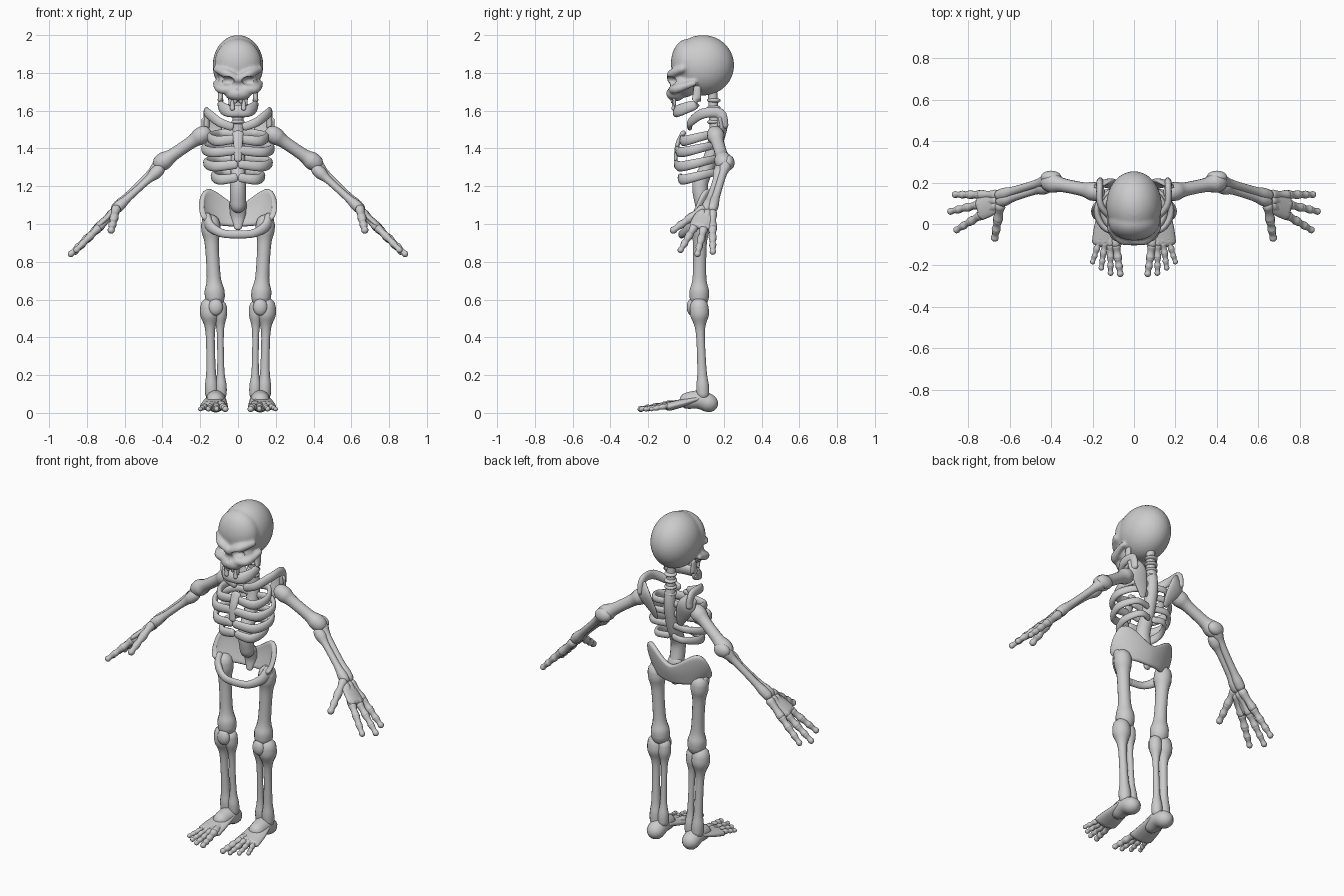
import bpy, bmesh, math
from mathutils import Vector, Matrix

cube = bpy.data.objects.get("Cube")
if cube:
    bpy.data.objects.remove(cube)

bone_grey = bpy.data.materials.new("bone_grey")
bone_grey.use_nodes = True
color = (.6, .6, .6, 1)
bone_grey.diffuse_color = color
bone_grey.node_tree.nodes["Principled BSDF"].inputs["Base Color"].default_value = color


def finish(name, bm, mirror=True, voxel=None, cutter=None):
    """Turn a bmesh into a smooth object with optional blending."""
    bmesh.ops.recalc_face_normals(bm, faces=bm.faces)
    for face in bm.faces:
        face.smooth = True
    mesh = bpy.data.meshes.new(name)
    bm.to_mesh(mesh)
    bm.free()
    mesh.materials.append(bone_grey)
    obj = bpy.data.objects.new(name, mesh)
    bpy.context.collection.objects.link(obj)
    if voxel:
        remesh = obj.modifiers.new("blend", "REMESH")
        remesh.mode, remesh.voxel_size = "VOXEL", voxel
        remesh.use_smooth_shade = True
        if cutter:
            cut = obj.modifiers.new("sockets", "BOOLEAN")
            cut.operation, cut.object = "DIFFERENCE", cutter
        soften = obj.modifiers.new("soften", "SMOOTH")
        soften.factor, soften.iterations = .5, 4
    if mirror:
        obj.modifiers.new("mirror", "MIRROR")
    return obj


def spline(pts, steps):
    """Catmull-Rom samples through points of (x, y, z, radius)."""
    pts = [Vector(p) for p in pts]
    pts = [pts[0]] + pts + [pts[-1]]
    out = []
    for a, b, c, d in zip(pts, pts[1:], pts[2:], pts[3:]):
        for i in range(steps):
            t = i / steps
            out.append(b + (c - a) * t / 2 + (a - b * 2.5 + c * 2 - d / 2) * t * t
                       + (b * 3 - a - c * 3 + d) * t ** 3 / 2)
    return out + [pts[-1]]


def tube(bm, pts, tall=1, wide=1, ref=(0, 0, 1), sides=14, steps=5):
    """Loft a round-ended tube; tall scales along ref, wide across it."""
    path = spline(pts, steps)
    centres = [p.xyz for p in path]
    first, last = (centres[0] - centres[1]).normalized(), (centres[-1] - centres[-2]).normalized()
    squash = min(tall, wide)
    stations = []
    for i, p in enumerate(path):
        tangent = centres[min(i + 1, len(path) - 1)] - centres[max(i - 1, 0)]
        stations.append((centres[i], p.w, tangent.normalized()))
    for k in (.5, .85, .99):
        r0, r1 = path[0].w, path[-1].w
        shrink = math.sqrt(1 - k * k)
        stations.insert(0, (centres[0] + first * r0 * k * squash, r0 * shrink, -first))
        stations.append((centres[-1] + last * r1 * k * squash, r1 * shrink, last))
    rings = []
    for centre, radius, tangent in stations:
        side = tangent.cross(Vector(ref)).normalized()
        up = side.cross(tangent)
        rings.append([bm.verts.new(centre + radius * (side * wide * math.cos(a) + up * tall * math.sin(a)))
                      for a in (math.tau * j / sides for j in range(sides))])
    for low, high in zip(rings, rings[1:]):
        for j in range(sides):
            n = (j + 1) % sides
            bm.faces.new((low[j], low[n], high[n], high[j]))
    bm.faces.new(rings[0])
    bm.faces.new(rings[-1])


def blob(bm, centre, size):
    matrix = Matrix.Translation(centre) @ Matrix.Diagonal((*size, 1))
    bmesh.ops.create_uvsphere(bm, u_segments=32, v_segments=20, radius=1, matrix=matrix)


def part(name, pts, mirror=True, **shape):
    bm = bmesh.new()
    tube(bm, pts, **shape)
    return finish(name, bm, mirror)


def lump(name, centre, size):
    bm = bmesh.new()
    blob(bm, centre, size)
    return finish(name, bm)


def long_bone(name, start, end, r_start, r_mid, r_end, **shape):
    """Shaft with flared ends."""
    a, b = Vector(start), Vector(end)
    rule = ((0, r_start), (.1, r_start), (.28, r_mid), (.72, r_mid), (.9, r_end), (1, r_end))
    part(name, [(*a.lerp(b, t), r) for t, r in rule], ref=(0, 1, 0), **shape)


def digit(name, base, tip, radius, cuts):
    """Chain of small waisted bones from base to tip with an arched path."""
    a, b = Vector(base), Vector(tip)
    bm = bmesh.new()
    for i, (t0, t1) in enumerate(zip(cuts, cuts[1:])):
        r = radius * (1 - .1 * i)
        rule = ((.08, r), (.5, r * .75), (.9, r * .95))
        tube(bm, [(*a.lerp(b, t0 + (t1 - t0) * t), s) for t, s in rule], ref=(0, .3, 1), sides=10, steps=4)
    finish(name, bm)


# Skull with blended brow, cheeks and upper jaw, and cut sockets
sockets = bmesh.new()
skull = bmesh.new()
blob(skull, (0, .09, 1.84), (.134, .165, .16))
blob(skull, (0, .01, 1.85), (.124, .09, .13))
blob(skull, (0, -.01, 1.745), (.105, .075, .075))
blob(skull, (0, -.055, 1.69), (.07, .05, .04))
blob(sockets, (0, -.115, 1.722), (.015, .03, .022))
for s in (-1, 1):
    tube(skull, [(0, -.078, 1.765, .022), (s * .06, -.075, 1.795, .024), (s * .112, -.02, 1.82, .02)])
    tube(skull, [(s * .04, -.075, 1.71, .02), (s * .095, -.05, 1.715, .024), (s * .118, .04, 1.745, .016)])
    blob(sockets, (s * .06, -.09, 1.757), (.04, .045, .025))
socket_cutter = finish("socket_cutter", sockets, False)
socket_cutter.hide_render = True
socket_cutter.hide_set(True)
finish("skull", skull, False, .008, socket_cutter)

# Lower jaw and teeth
part("lower_jaw", [(.092, .06, 1.72, .02), (.092, .05, 1.64, .026), (.082, .0, 1.615, .03),
                   (.05, -.04, 1.6, .034), (0, -.048, 1.598, .034)], tall=1, wide=.6, ref=(0, .3, 1))
for name, x, top, low in (("front_tooth", .014, 1.67, 1.645), ("fang", .04, 1.67, 1.63), ("lower_tooth", .03, 1.61, 1.65)):
    part(name, [(x, -.083 + x / 2, top, .013), (x, -.08 + x / 2, low, .009)], ref=(0, 1, 0), tall=.7)

# Spine and breastbone
part("spine", [(0, .14, 1.74, .024), (0, .145, 1.6, .027), (0, .155, 1.47, .034), (0, .12, 1.32, .038),
               (0, .075, 1.21, .042), (0, .09, 1.1, .042)], False, ref=(0, 1, 0))
for i in range(4):
    lump("neck_vertebra", (0, .147, 1.54 + i * .038), (.036, .036, .014))
part("breastbone", [(0, -.015, 1.48, .03), (0, -.045, 1.42, .024), (0, -.055, 1.34, .02)], False, ref=(0, 1, 0), tall=.5)

# Ribs
for z, width, front in ((1.46, .15, -.02), (1.4, .18, -.045), (1.325, .17, -.05), (1.255, .13, -.03)):
    part("rib", [(.02, .145, z + .02, .02), (width * .65, .155, z + .02, .02), (width, .07, z, .024),
                 (width * .75, front * .5, z - .02, .027), (.015, front, z - .01, .024)], wide=.6)

# Collarbones and shoulder blades
part("collarbone", [(.035, .02, 1.515, .022), (.1, .025, 1.54, .024), (.16, .09, 1.585, .027),
                    (.165, .18, 1.585, .028), (.165, .195, 1.52, .03)], wide=.6)
part("shoulder_blade", [(.165, .185, 1.565, .035), (.14, .2, 1.51, .052), (.1, .185, 1.43, .035),
                        (.08, .17, 1.375, .016)], tall=.3, ref=(.3, 1, 0))

# Arms
long_bone("upper_arm", (.185, .155, 1.475), (.405, .2, 1.325), .045, .034, .046)
lump("elbow", (.4, .225, 1.325), (.05, .032, .04))
long_bone("forearm_outer", (.4, .215, 1.33), (.645, .14, 1.085), .034, .021, .028)
long_bone("forearm_inner", (.42, .18, 1.285), (.64, .11, 1.085), .032, .02, .028)

# Hands
part("palm", [(.645, .12, 1.08, .04), (.69, .095, 1.035, .055), (.74, .075, .99, .058)], tall=.32, ref=(1, 0, 1))
for name, base, tip in (("outer_finger", (.66, .14, 1.06), (.865, .142, .85)),
                        ("middle_finger", (.66, .115, 1.06), (.888, .06, .838)),
                        ("inner_finger", (.66, .09, 1.06), (.858, -.03, .86))):
    digit(name, base, tip, .026, (0, .4, .64, .83, 1))
digit("thumb", (.645, .09, 1.08), (.672, -.07, .965), .026, (0, .45, .75, 1))

# Pelvis bowl: a curved sheet whose rim rises into two wings
bowl = bmesh.new()
columns, rows = 32, 8
grid = []
for i in range(columns + 1):
    angle = math.radians(115) * (2 * i / columns - 1)
    k = abs(angle) / math.radians(115)
    rim = 1.1 + .09 * math.sin(math.pi * min(k * 1.05, 1)) ** 1.5 - .06 * k ** 4
    base = .985 + .015 * k
    column = []
    for j in range(rows + 1):
        v = j / rows
        reach = .135 + .06 * math.sin(v * math.pi / 2)
        column.append(bowl.verts.new((reach * math.sin(angle), .06 + reach * .45 * math.cos(angle), base + (rim - base) * v)))
    grid.append(column)
for left, right in zip(grid, grid[1:]):
    for j in range(rows):
        bowl.faces.new((left[j], right[j], right[j + 1], left[j + 1]))
pelvis = finish("pelvis_bowl", bowl, False)
thick = pelvis.modifiers.new("thickness", "SOLIDIFY")
thick.thickness, thick.offset = .028, 0
pelvis.modifiers.new("rounding", "SUBSURF").levels = 1
part("tailbone", [(0, .105, 1.11, .045), (0, .125, 1.04, .04), (0, .11, .98, .02)], False, ref=(0, 1, 0), tall=.6)
part("pubic_arch", [(.165, .06, 1.03, .035), (.145, .02, .985, .028), (.08, -.015, .95, .022), (0, -.025, .945, .022)], wide=.7)

# Legs
long_bone("thigh", (.145, .075, 1.0), (.122, .07, .61), .05, .037, .052)
lump("kneecap", (.118, .03, .56), (.038, .026, .045))
long_bone("shin", (.15, .07, .56), (.14, .09, .1), .05, .025, .034)
long_bone("calf_bone", (.095, .07, .56), (.09, .09, .1), .036, .019, .03)

# Feet
part("heel", [(.118, .12, .052, .05), (.118, .07, .07, .05), (.12, .01, .065, .045)], wide=1.05)
part("instep", [(.118, .06, .075, .055), (.125, -.02, .052, .068), (.128, -.09, .034, .075)], tall=.32)
for x, root, tip, radius in ((.066, .105, -.243, .025), (.113, .115, -.24, .021), (.158, .125, -.215, .02), (.2, .135, -.185, .019)):
    digit("toe", (root, .02, .06), (x, tip, .02), radius, (0, .48, .7, .86, 1))
